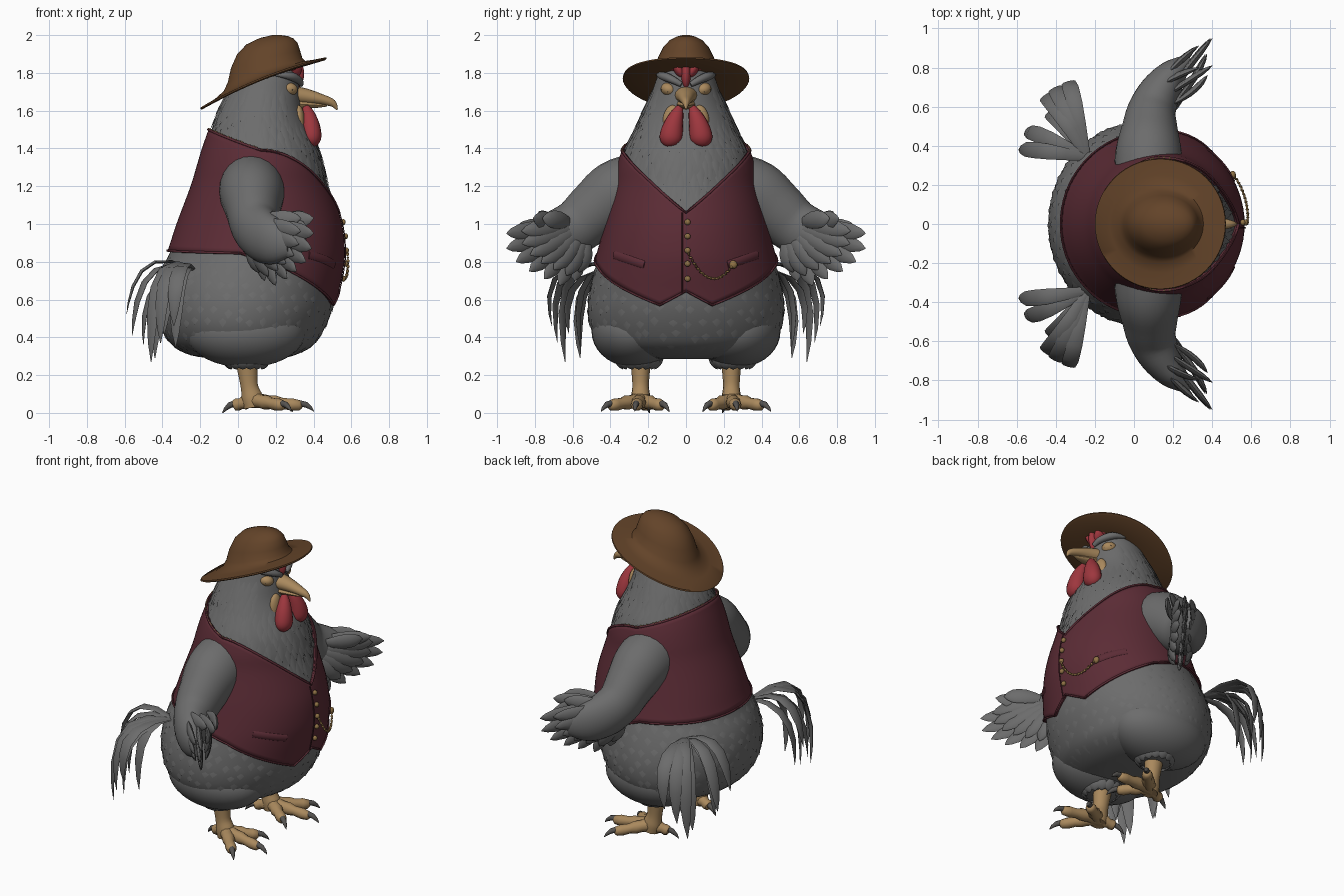
import bpy, bmesh, random
from math import sin, cos, pi, radians, asin
from mathutils import Vector as V, Matrix

if "Cube" in bpy.data.objects:
    bpy.data.objects.remove(bpy.data.objects["Cube"])
random.seed(4)

def mat(name, c):
    m = bpy.data.materials.new(name)
    m.diffuse_color = (*c, 1)
    m.use_nodes = True
    m.node_tree.nodes["Principled BSDF"].inputs["Base Color"].default_value = m.diffuse_color
    return m
GREY = mat("grey_feather", (.15, .15, .15))
MAROON = mat("maroon_cloth", (.105, .025, .036))
DARK = mat("dark_maroon", (.06, .014, .02))
BROWN = mat("brown_felt", (.125, .057, .022))
TAN = mat("tan_skin", (.40, .25, .11))
RED = mat("red_flesh", (.34, .038, .048))
GOLD = mat("brass", (.28, .17, .06))
CLAW = mat("claw_grey", (.09, .085, .08))

def finish(name, bm, m, mirror=False, solid=0, angle=45):
    bmesh.ops.recalc_face_normals(bm, faces=bm.faces)
    me = bpy.data.meshes.new(name)
    bm.to_mesh(me)
    bm.free()
    ob = bpy.data.objects.new(name, me)
    bpy.context.collection.objects.link(ob)
    me.materials.append(m)
    bpy.ops.object.select_all(action='DESELECT')
    ob.select_set(True)
    bpy.context.view_layer.objects.active = ob
    bpy.ops.object.shade_smooth_by_angle(angle=radians(angle))
    if solid:
        s = ob.modifiers.new("thickness", 'SOLIDIFY')
        s.thickness = solid
    if mirror:
        s = ob.modifiers.new("mirror", 'MIRROR')
        s.use_axis = (False, True, False)
        s.use_mirror_merge = False

def spline(rows, k=4):
    out, n = [], len(rows)
    for i in range(n - 1):
        p = [rows[max(0, min(n - 1, i + d))] for d in (-1, 0, 1, 2)]
        for j in range(k):
            t = j / k
            out.append([.5 * (2*b + (c-a)*t + (2*a-5*b+4*c-d)*t*t + (3*b-a-3*c+d)*t**3)
                        for a, b, c, d in zip(*p)])
    return out + [list(rows[-1])]

def loft(bm, rings, caps=True):
    vs = [[bm.verts.new(p) for p in r] for r in rings]
    n = len(vs[0])
    for a, b in zip(vs, vs[1:]):
        for i in range(n):
            bm.faces.new((a[i], a[(i+1) % n], b[(i+1) % n], b[i]))
    if caps:
        bm.faces.new(vs[0])
        bm.faces.new(vs[-1])

def tube(bm, rows, hint=(0, 0, 1), n=10):
    # rows: x, y, z, radius across, radius along hint
    P = [V(r[:3]) for r in rows]
    rings = []
    for i, r in enumerate(rows):
        t = (P[min(i+1, len(P)-1)] - P[max(i-1, 0)]).normalized()
        u = t.cross(V(hint)).normalized()
        v = u.cross(t)
        rings.append([P[i] + u*r[3]*cos(2*pi*k/n) + v*r[4]*sin(2*pi*k/n) for k in range(n)])
    loft(bm, rings)

def leaf(bm, a, b, c, w, hint, th=.2):
    a, b, c = V(a), V(b), V(c)
    rows = []
    for t, k in ((0, .45), (.2, .75), (.4, .95), (.6, 1), (.78, .88), (.92, .5), (1, .05)):
        p = a*(1-t)**2 + b*2*t*(1-t) + c*t*t
        rows.append((*p, w*k*th, w*k))
    tube(bm, rows, hint, 8)

def ball(bm, c, r, tilt=0, seg=20):
    M = Matrix.Translation(c) @ Matrix.Rotation(tilt, 4, 'X') @ Matrix.Diagonal((*r, 1))
    bmesh.ops.create_uvsphere(bm, u_segments=seg, v_segments=seg//2+2, radius=1, matrix=M)

# Body outline: height, back, front, half width
BODY = spline([(.285, -.10, .2, .15), (.305, -.25, .30, .33), (.36, -.35, .40, .45), (.45, -.41, .46, .505),
    (.55, -.435, .50, .52), (.65, -.435, .52, .51), (.75, -.41, .54, .485), (.85, -.36, .55, .455),
    (1.0, -.31, .535, .415), (1.2, -.235, .475, .365), (1.3, -.205, .455, .35), (1.4, -.175, .425, .32),
    (1.5, -.14, .38, .27), (1.6, -.105, .34, .225), (1.7, -.055, .325, .18), (1.8, -.01, .31, .14),
    (1.88, .06, .25, .06)])

def lerp(table, z):
    z = max(table[0][0], min(table[-1][0], z))
    for a, b in zip(table, table[1:]):
        if z <= b[0]:
            t = (z - a[0]) / (b[0] - a[0])
            return [p + (q - p)*t for p, q in zip(a, b)]

def surf(z, th, off=0):
    _, b, f, w = lerp(BODY, z)
    return V(((b+f)/2 + ((f-b)/2 + off)*cos(th), (w + off)*sin(th), z))

def on_vest(y, z, off=.03):
    return surf(z, asin(y / (lerp(BODY, z)[3] + off)), off)

bm = bmesh.new()
loft(bm, [[surf(r[0], 2*pi*i/64) for i in range(64)] for r in BODY])
finish("body", bm, GREY)
bm = bmesh.new()
ball(bm, (.04, .27, .43), (.32, .23, .19), seg=32)
for i in range(14):  # shaggy cuff over each shin
    a = 2*pi*i/14
    d = V((cos(a), sin(a), 0))
    o = V((.045, .25, 0))
    leaf(bm, o + d*.13 + V((0, 0, .29)), o + d*.12 + V((0, 0, .26)), o + d*.085 + V((0, 0, .23)),
         .03, d.cross(V((0, 0, 1))))
finish("thigh", bm, GREY, True)

# Vest edges
def collar(th):
    th = abs(th)
    return 1.06 + .33*sin(th) if th < pi/2 else 1.39 - .11*cos(th)

def hem(th):
    return lerp([(0, .645), (15, .57), (70, .77), (100, .845), (180, .86)], abs(th)*180/pi)[1]

# Plumage laid on the surface in staggered rows
def plumage(name, z0, z1, rows, count, length, width, lift, keep):
    bm = bmesh.new()
    for r in range(rows):
        for i in range(count):
            z = z0 + (z1-z0)*r/(rows-1) + random.uniform(-.015, .015)
            th = 2*pi*(i + .5*(r % 2) + random.uniform(-.25, .25))/count - pi
            th = max(-pi, min(pi, th))
            L = length*random.uniform(.8, 1.2)
            if not keep(z, th, L):
                continue
            da = width / max(.1, lerp(BODY, z)[3])
            v = [bm.verts.new(surf(zz, th + d*da, o)) for zz, d, o in
                 ((z, 0, -.003), (z-L*.5, -1, -.001), (z-L*.55, 0, lift*.7), (z-L*.5, 1, -.001), (z-L, 0, lift))]
            for f in ((0, 1, 2), (0, 2, 3), (1, 4, 2), (2, 4, 3)):
                bm.faces.new([v[k] for k in f])
    finish(name, bm, GREY, angle=60)
plumage("neck_feathers", 1.24, 1.74, 10, 34, .15, .022, .008,
        lambda z, th, L: z - L > collar(th) - .06 and (z < 1.6 or abs(th) > .9))
plumage("belly_feathers", .38, .84, 8, 38, .06, .028, .0055,
        lambda z, th, L: z < hem(th) + .02)

# Vest shell, edging, front seam and pocket welts
N = 72
TH = [2*pi*i/N - pi for i in range(N)]
bm = bmesh.new()
loft(bm, [[surf(hem(t) + (collar(t) - hem(t))*j/22, t, .016) for t in TH] for j in range(23)], caps=False)
finish("vest", bm, MAROON, solid=.016)
for nm, edge, r in (("collar_edge", collar, .007), ("hem_edge", hem, .006)):
    bm = bmesh.new()
    tube(bm, [(*surf(edge(t), t, .017), r, r) for t in TH + [pi]], n=8)
    finish(nm, bm, MAROON)
bm = bmesh.new()
tube(bm, [(*on_vest(-.02, .63 + .43*i/16, .02), .004, .003) for i in range(17)], (1, 0, 0), 6)
finish("front_seam", bm, DARK)
bm = bmesh.new()
tube(bm, [(*on_vest(.22 + .16*i/8, .785 + .05*i/8, .015), .008, .022) for i in range(9)], n=8)
finish("pocket_welt", bm, MAROON, True)
# Loose stitching along the collar
bm = bmesh.new()
for i in range(22):
    a = radians(75 + 4.6*i + random.uniform(-1.5, 1.5))
    b = a + radians(random.uniform(.8, 2))
    tube(bm, [(*surf(collar(t) + .007, t, .02), .004, .004) for t in (a, b)], n=6)
finish("collar_stitches", bm, TAN, True)

# Buttons and watch chain
bm = bmesh.new()
for z in (.71, .79, .86, .935, 1.01):
    ball(bm, on_vest(.008, z, .024), (.014, .016, .016), seg=12)
ball(bm, on_vest(.25, .785, .026), (.016, .022, .022), seg=12)
finish("buttons", bm, GOLD)
bm = bmesh.new()
for i in range(25):
    t = i/24
    c = on_vest(.015 + .235*t, .84 - .055*t - .4*t*(1-t), .03 + .02*sin(pi*t))
    ball(bm, c, (.006, .009, .006) if i % 2 else (.009, .006, .009), seg=8)
finish("watch_chain", bm, GOLD)

# Wings: arm flattening into a hand, with layered fans of finger feathers
bm = bmesh.new()
tube(bm, spline([(.075, .26, 1.185, .175, .19), (.075, .37, 1.15, .17, .185), (.08, .48, 1.07, .145, .16),
    (.09, .575, .99, .125, .145), (.135, .68, .935, .105, .14), (.20, .77, .905, .075, .12),
    (.28, .84, .89, .03, .06)]), n=24)
finish("arm", bm, GREY, True)
bm = bmesh.new()
tips = [(.40, .81, 1.03), (.40, .95, .95), (.39, .95, .87), (.36, .90, .80),
        (.31, .83, .75), (.26, .75, .71), (.20, .67, .675), (.14, .59, .70)]
for off, k in ((V((0, 0, 0)), 1), (V((.05, -.035, .01)), .8), (V((-.045, .035, .01)), .82)):
    for i, t in enumerate(tips):
        base = V((.15, .65, 1.0)).lerp(V((.10, .56, .90)), i/7)
        tip = base.lerp(V(t), k) + off*.5
        leaf(bm, base + off, (base + tip)/2 + off, tip, .048,
             V((.85, -.5, 0)).cross(tip - base), .35)
finish("wing_feathers", bm, GREY, True)

# Tail plumes
bm = bmesh.new()
for mid, tip in (((-.54, .39, .92), (-.59, .38, .52)), ((-.53, .49, .88), (-.56, .47, .41)),
                 ((-.47, .72, .93), (-.46, .64, .27)), ((-.42, .76, .90), (-.41, .68, .37)),
                 ((-.34, .80, .88), (-.34, .71, .46)), ((-.52, .42, .76), (-.50, .42, .36)),
                 ((-.44, .62, .80), (-.44, .56, .29)), ((-.34, .62, .82), (-.33, .56, .35)),
                 ((-.40, .68, .78), (-.39, .62, .42))):
    base = V((-.24, .34, .76))
    d = V(tip) - base
    leaf(bm, base, mid, tip, .042, (-d.y, d.x, 0), .22)
finish("tail_feathers", bm, GREY, True)

# Legs, toes and claws
bm, cl = bmesh.new(), bmesh.new()
tube(bm, spline([(.04, .24, .34, .065, .065), (.05, .24, .23, .05, .055), (.06, .24, .14, .044, .047),
    (.075, .24, .08, .052, .058), (.085, .24, .03, .05, .055)]), (1, 0, 0), 14)
for x, y in ((.34, .265), (.24, .405), (.24, .125), (-.025, .21)):
    a, b = V((.08, .24, .068)), V((x, y, .038))
    d = (b - a).normalized()
    tube(bm, [(*(a.lerp(b, t)), r, r) for t, r in
              ((0, .045), (.3, .036), (.45, .039), (.6, .03), (.8, .034), (.95, .028), (1, .014))])
    tube(cl, [(*(b + d*s + V((0, 0, h))), r, r) for s, h, r in
              ((-.015, .01, .018), (.02, .008, .016), (.045, -.006, .01), (.062, -.022, .002))])
finish("leg", bm, TAN, True)
finish("claws", cl, CLAW, True)

# Beak, face skin and eyelids
bm = bmesh.new()
tube(bm, spline([(.27, 0, 1.685, .07, .05), (.36, 0, 1.675, .048, .042), (.44, 0, 1.66, .033, .028),
    (.50, 0, 1.64, .018, .02), (.525, 0, 1.605, .003, .004)]), n=16)
tube(bm, spline([(.27, 0, 1.635, .06, .035), (.36, 0, 1.632, .042, .022), (.43, 0, 1.628, .022, .012),
    (.47, 0, 1.625, .004, .003)]), n=12)
finish("beak", bm, TAN)
bm = bmesh.new()
ball(bm, (.268, .09, 1.712), (.048, .045, .036), .3)
ball(bm, (.32, .07, 1.53), (.035, .055, .10))
finish("face_skin", bm, TAN, True)
bm = bmesh.new()
tube(bm, spline([(.335, .025, 1.738, .012, .014), (.32, .07, 1.763, .022, .02), (.27, .125, 1.785, .022, .022),
    (.19, .155, 1.79, .005, .005)]))
finish("brow", bm, GREY, True)
bm = bmesh.new()
tube(bm, [(.303, .065, 1.698, .005, .004), (.308, .095, 1.70, .005, .004), (.285, .128, 1.71, .005, .004)], n=6)
finish("eye_slit", bm, CLAW, True)

# Wattles and comb
bm = bmesh.new()
tube(bm, spline([(.36, .032, 1.62, .018, .018), (.372, .048, 1.58, .036, .036), (.383, .068, 1.52, .053, .05),
    (.39, .08, 1.46, .06, .052), (.393, .084, 1.425, .044, .036), (.393, .084, 1.408, .01, .01)]), (1, 0, 0), 16)
finish("wattle", bm, RED, True)
bm = bmesh.new()
ball(bm, (.305, 0, 1.795), (.045, .026, .08))
for s in (-1, 1):
    ball(bm, (.292, s*.04, 1.82), (.045, .026, .055), s*-.5)
    ball(bm, (.275, s*.075, 1.84), (.04, .024, .035), s*-.8)
finish("comb", bm, RED)

# Hat: centre x, radius x, radius y, height, slope
bm = bmesh.new()
hat = [(.14, .17, .15, 1.765, .38), (.135, .325, .325, 1.763, .4), (.135, .335, .335, 1.77, .4),
       (.135, .332, .332, 1.778, .4), (.137, .26, .25, 1.782, .4), (.14, .215, .195, 1.795, .37),
       (.143, .197, .168, 1.825, .33), (.146, .183, .147, 1.88, .25), (.155, .160, .120, 1.935, .19),
       (.17, .125, .088, 1.97, .12), (.19, .075, .05, 1.991, .07), (.205, .025, .018, 2.0, 0)]
rings = []
for cx, rx, ry, z, s in hat:
    ring = []
    for i in range(56):
        dx = rx*cos(2*pi*i/56)
        ring.append(V((cx + dx, ry*sin(2*pi*i/56), z + s*dx - .25*dx*dx)))
    rings.append(ring)
loft(bm, rings)
finish("hat", bm, BROWN)
